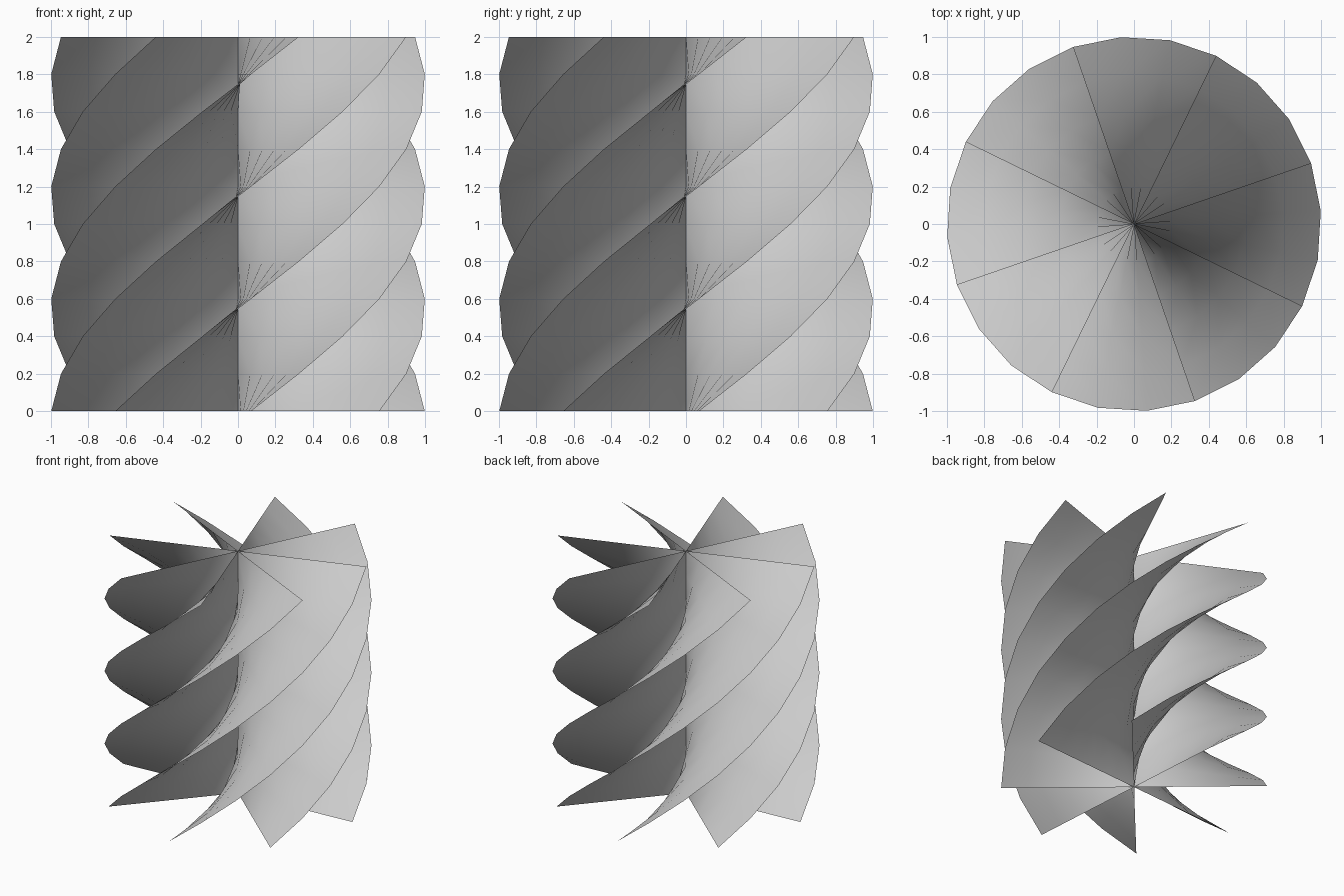
import bpy, bmesh
from math import radians, cos, sin

if "Cube" in bpy.data.objects:
    bpy.data.objects.remove(bpy.data.objects["Cube"])

STEPS = 10                    # grid divisions across and up
SIZE = 2.0                    # width and height of each sheet
START = radians(4)            # sheet angle at the base
TWIST = radians(150)          # total twist from base to top


def twisted_sheet(bm, offset):
    """Full-width sheet through the axis, twisted about z."""
    rows = []
    for j in range(STEPS + 1):
        t = j / STEPS
        a = START + offset + TWIST * t
        row = []
        for i in range(STEPS + 1):
            r = SIZE * (i / STEPS - 0.5)
            row.append(bm.verts.new((r * cos(a), r * sin(a), SIZE * t)))
        rows.append(row)
    for lo, hi in zip(rows, rows[1:]):
        for i in range(STEPS):
            bm.faces.new((lo[i], lo[i + 1], hi[i + 1], hi[i]))


# Four crossing sheets make eight spiral blades
for k in range(4):
    bm = bmesh.new()
    twisted_sheet(bm, radians(45 * k))
    mesh = bpy.data.meshes.new(f"twisted_blade_{k + 1}")
    bm.to_mesh(mesh)
    bm.free()
    obj = bpy.data.objects.new(f"twisted_blade_{k + 1}", mesh)
    bpy.context.collection.objects.link(obj)
    bpy.ops.object.select_all(action='DESELECT')
    obj.select_set(True)
    bpy.context.view_layer.objects.active = obj
    bpy.ops.object.shade_smooth_by_angle(angle=radians(30))
